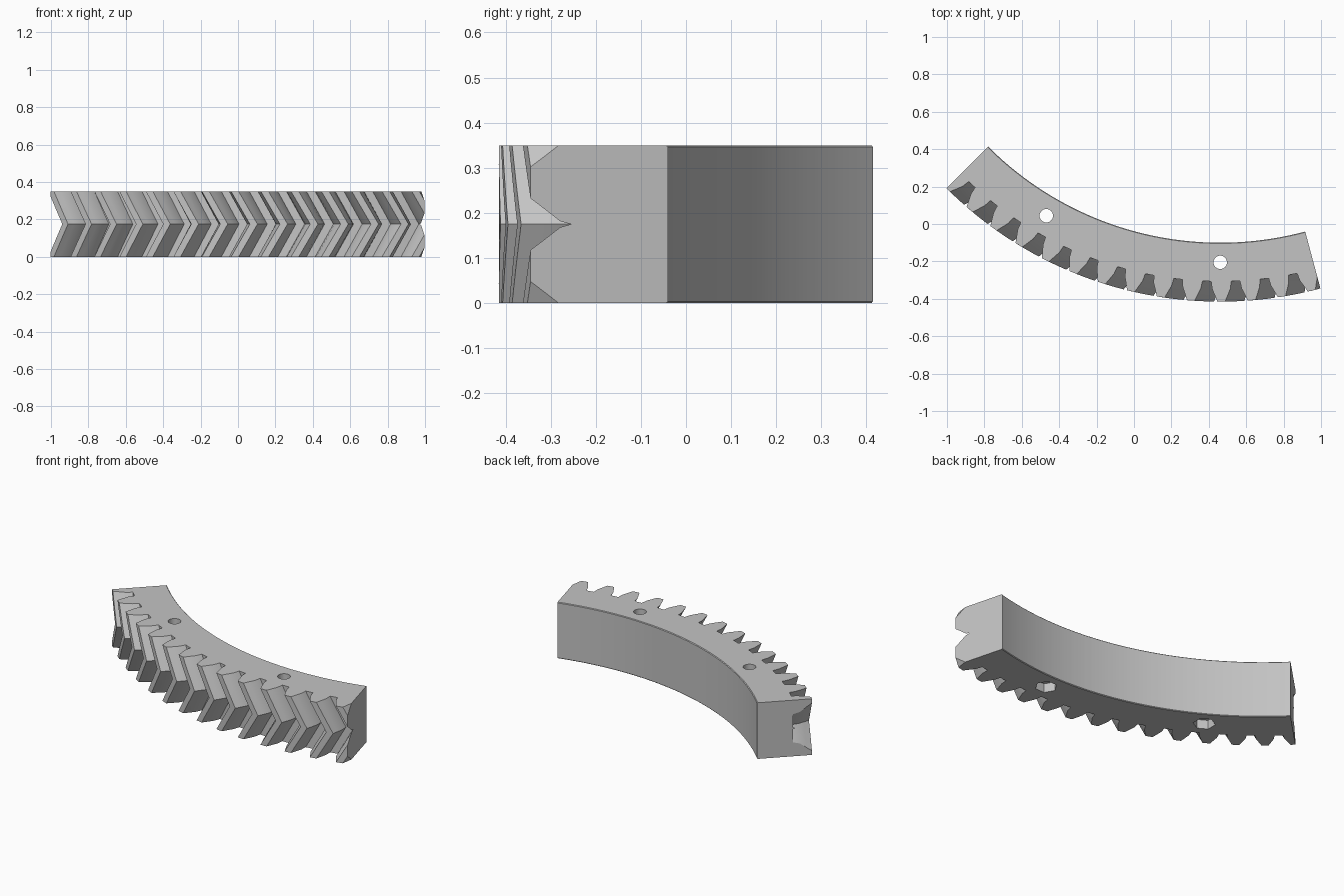
import bpy
import bmesh
import math
from mathutils import Matrix, Vector

old = bpy.data.objects.get("Cube")
if old:
    bpy.data.objects.remove(old, do_unlink=True)

# Ring segment dimensions; angles are degrees from straight ahead (-y)
CENTRE = Vector((0.461, 1.655, 0))
R_IN, R_ROOT, R_TIP, R_HOLE = 1.755, 1.962, 2.07, 1.86
HEIGHT = 0.35
START, END = -45, 15
PITCH, FIRST_GAP = 4.5, -2.1
TWIST = 2.85
CHAMFER = 0.004
# Half of one gap: angle from the gap centre, radius
FLANK = [(0.68, R_ROOT), (0.86, 2.002), (1.3, 2.038), (1.68, R_TIP)]
GAP = [(-a, r) for a, r in reversed(FLANK)] + FLANK


def polar(angle, radius, z=0.0):
    a = math.radians(angle)
    return CENTRE + Vector((radius * math.sin(a), -radius * math.cos(a), z))


def make_object(name, bm):
    mesh = bpy.data.meshes.new(name)
    bm.to_mesh(mesh)
    bm.free()
    obj = bpy.data.objects.new(name, mesh)
    bpy.context.collection.objects.link(obj)
    return obj


grey = bpy.data.materials.new("plain grey")
grey.use_nodes = True
colour = (0.55, 0.55, 0.55, 1)
grey.diffuse_color = colour
grey.node_tree.nodes["Principled BSDF"].inputs["Base Color"].default_value = colour

# Herringbone rim: one closed section per profile point, bridged along the arc
bm = bmesh.new()
LAYERS = 8
sections = []
for k in range(-12, 6):
    for offset, radius in GAP:
        angle = FIRST_GAP + k * PITCH + offset
        ring = []
        for i in range(LAYERS + 1):
            t = i / LAYERS
            twist = TWIST * (1 - abs(2 * t - 1))
            ring.append(polar(angle + twist, radius, HEIGHT * t))
        for z, r in ((HEIGHT, R_IN + CHAMFER), (HEIGHT - CHAMFER, R_IN),
                     (CHAMFER, R_IN), (0, R_IN + CHAMFER)):
            ring.append(polar(angle, r, z))
        sections.append([bm.verts.new(p) for p in ring])
for a, b in zip(sections, sections[1:]):
    for i in range(len(a)):
        j = (i + 1) % len(a)
        bm.faces.new((a[i], a[j], b[j], b[i]))

# Straight radial ends
for angle, side in ((START, -1), (END, 1)):
    a = math.radians(angle)
    normal = Vector((math.cos(a), math.sin(a), 0)) * side
    cut = bmesh.ops.bisect_plane(
        bm, geom=bm.verts[:] + bm.edges[:] + bm.faces[:], dist=1e-6,
        plane_co=CENTRE, plane_no=normal, clear_outer=True)
    edges = [e for e in cut["geom_cut"] if isinstance(e, bmesh.types.BMEdge)]
    bmesh.ops.edgenet_fill(bm, edges=edges)
bmesh.ops.recalc_face_normals(bm, faces=bm.faces[:])
gear = make_object("gear_rim_segment", bm)
gear.data.materials.append(grey)


def drill(name, angle, radius, z_low, z_high, sides):
    """Cut an upright prism out of the rim."""
    cutter_bm = bmesh.new()
    place = Matrix.Translation(polar(angle, R_HOLE, (z_low + z_high) / 2))
    place = place @ Matrix.Rotation(math.radians(angle), 4, "Z")
    bmesh.ops.create_cone(cutter_bm, cap_ends=True, segments=sides,
                          radius1=radius, radius2=radius,
                          depth=z_high - z_low, matrix=place @ Matrix.Rotation(math.pi / 2, 4, "Z"))
    cutter = make_object(name, cutter_bm)
    cutter.hide_render = True
    mod = gear.modifiers.new(name, "BOOLEAN")
    mod.operation = "DIFFERENCE"
    mod.solver = "EXACT"
    mod.object = cutter
    bpy.ops.object.modifier_apply(modifier=name)
    bpy.data.objects.remove(cutter, do_unlink=True)


bpy.ops.object.select_all(action="DESELECT")
gear.select_set(True)
bpy.context.view_layer.objects.active = gear

# Bolt holes with hexagonal nut pockets underneath
for angle in (-30, 0):
    drill("bolt_hole", angle, 0.036, -0.1, HEIGHT + 0.1, 32)
    drill("nut_pocket", angle, 0.062, -0.1, 0.055, 6)

bpy.ops.object.shade_smooth_by_angle(angle=math.radians(15))
